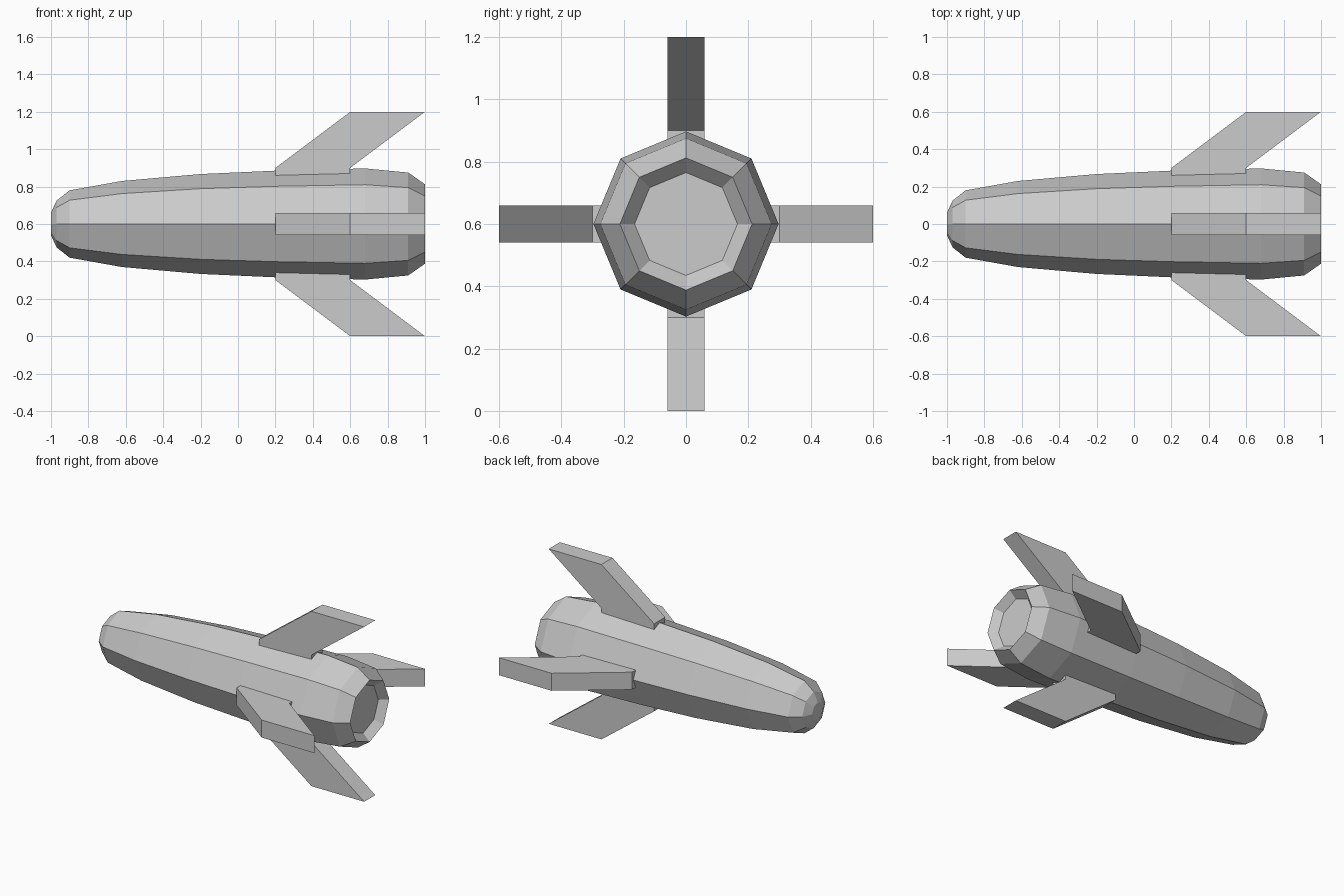
import bpy
import bmesh
from math import cos, sin, pi
from mathutils import Matrix, Vector

cube = bpy.data.objects.get("Cube")
if cube:
    bpy.data.objects.remove(cube)

SIDES = 8
AXIS_HEIGHT = 0.6
FIN_THICKNESS = 0.12

gray = bpy.data.materials.new("light gray")
gray.use_nodes = True
gray.diffuse_color = (0.6, 0.6, 0.6, 1)
gray.node_tree.nodes["Principled BSDF"].inputs["Base Color"].default_value = (0.6, 0.6, 0.6, 1)


def add_object(name, bm):
    bmesh.ops.recalc_face_normals(bm, faces=bm.faces)
    mesh = bpy.data.meshes.new(name)
    bm.to_mesh(mesh)
    bm.free()
    mesh.materials.append(gray)
    obj = bpy.data.objects.new(name, mesh)
    obj.location.z = AXIS_HEIGHT
    bpy.context.collection.objects.link(obj)
    return obj


# Hull: octagonal lathe along x, ending in a shallow exhaust recess
def build_hull(profile):
    bm = bmesh.new()
    rings = []
    for x, r in profile:
        angles = [2 * pi * i / SIDES for i in range(SIDES)]
        rings.append([bm.verts.new((x, r * cos(a), r * sin(a))) for a in angles])
    for a, b in zip(rings, rings[1:]):
        for i in range(SIDES):
            j = (i + 1) % SIDES
            bm.faces.new((a[i], a[j], b[j], b[i]))
    bm.faces.new(rings[0])
    bm.faces.new(rings[-1])
    return add_object("hull", bm)


build_hull([(-1, 0.06), (-0.97, 0.125), (-0.9, 0.18), (-0.62, 0.23),
            (-0.2, 0.267), (0.2, 0.285), (0.68, 0.297), (0.91, 0.275),
            (1, 0.212), (0.95, 0.165)])


# Fins: straight root block with a swept blade, repeated around the hull
def build_fin(name, angle):
    bm = bmesh.new()
    root = [(0.2, 0.2), (0.6, 0.2), (0.6, 0.3), (0.2, 0.3)]
    blade = [(0.2, 0.3), (0.6, 0.3), (1, 0.6), (0.6, 0.6)]
    for outline in (root, blade):
        face = bm.faces.new([bm.verts.new((x, -FIN_THICKNESS / 2, z)) for x, z in outline])
        side = bmesh.ops.extrude_face_region(bm, geom=[face])
        verts = [v for v in side["geom"] if isinstance(v, bmesh.types.BMVert)]
        bmesh.ops.translate(bm, verts=verts, vec=Vector((0, FIN_THICKNESS, 0)))
    # Join the two sections and drop the wall between them
    bmesh.ops.remove_doubles(bm, verts=bm.verts, dist=0.001)
    inner = [f for f in bm.faces if all(abs(v.co.z - 0.3) < 0.001 for v in f.verts)]
    bmesh.ops.delete(bm, geom=inner, context='FACES_ONLY')
    bmesh.ops.rotate(bm, verts=bm.verts, cent=(0, 0, 0), matrix=Matrix.Rotation(angle, 3, 'X'))
    return add_object(name, bm)


for i, place in enumerate(("top", "front", "bottom", "back")):
    build_fin(place + "_fin", i * pi / 2)
